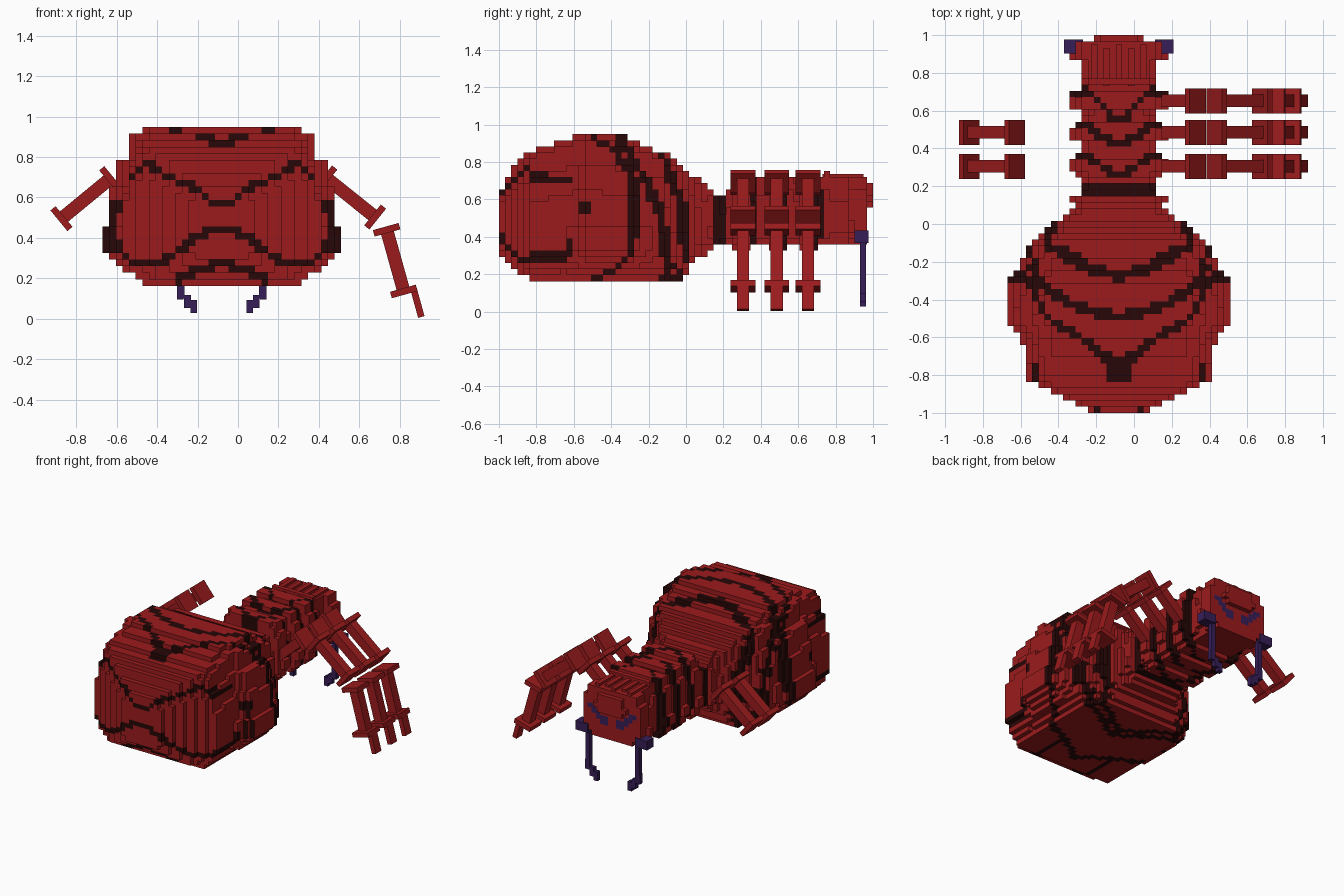
import bpy, bmesh, math
from mathutils import Vector, Matrix

cube = bpy.data.objects.get("Cube")
if cube:
    bpy.data.objects.remove(cube, do_unlink=True)

V = 2 / 61                 # voxel size
CX, BASE = -0.08, 0.162    # body centre line and belly height
NX, NY, NZ = 18, 61, 24
LEG_Y = (0.305, 0.485, 0.652)


def material(name, rgb):
    m = bpy.data.materials.new(name)
    m.use_nodes = True
    m.diffuse_color = (*rgb, 1)
    m.node_tree.nodes["Principled BSDF"].inputs["Base Color"].default_value = (*rgb, 1)
    return m


RED = material("shell red", (0.33, 0.011, 0.012))
DARK = material("stripe dark", (0.02, 0.002, 0.002))
PURPLE = material("jaw purple", (0.038, 0.013, 0.095))


def finish(name, bm, mats):
    mesh = bpy.data.meshes.new(name)
    bm.normal_update()
    bm.to_mesh(mesh)
    bm.free()
    for m in mats:
        mesh.materials.append(m)
    ob = bpy.data.objects.new(name, mesh)
    bpy.context.collection.objects.link(ob)
    return ob


def sample(table, s):
    """Linear interpolation of the rows of a table keyed by the first column."""
    if s <= table[0][0]:
        return table[0][1:]
    for a, b in zip(table, table[1:]):
        if s <= b[0]:
            f = (s - a[0]) / (b[0] - a[0])
            return [p + (q - p) * f for p, q in zip(a[1:], b[1:])]
    return table[-1][1:]


# Relative half width of a cross-section from belly to back
OUTLINE = ((0, .65), (.05, .7), (.09, .82), (.14, .9), (.2, .95), (.22, 1), (.39, 1),
           (.4, .95), (.6, .95), (.62, .89), (.78, .88), (.8, .77), (.94, .77), (.96, .65))


def voxel_part(name, table, y0, y1, colour):
    """Fill stepped cross-sections with voxels and keep the outer faces."""
    cells = set()
    for j in range(NY):
        y = -1 + (j + .5) * V
        if not y0 <= y < y1:
            continue
        half, low, high, power = sample(table, y)
        for k in range(NZ):
            t = (BASE + (k + .5) * V - low) / (high - low)
            if 0 <= t <= 1:
                w = half * sample(OUTLINE, t)[0] ** power
                cells |= {(i, j, k) for i in range(-NX, NX) if abs(i + .5) * V < w}
    bm = bmesh.new()
    corners = {}

    def corner(p):
        if p not in corners:
            corners[p] = bm.verts.new((CX + p[0] * V, -1 + p[1] * V, BASE + p[2] * V))
        return corners[p]

    for c in sorted(cells):
        dx, y, z = abs(c[0] + .5) * V, -1 + (c[1] + .5) * V, BASE + (c[2] + .5) * V
        for axis in range(3):
            for side in (0, 1):
                n = list(c)
                n[axis] += 2 * side - 1
                if tuple(n) in cells:
                    continue
                loop = []
                for a, b in ((0, 0), (1, 0), (1, 1), (0, 1)):
                    p = list(c)
                    p[axis] += side
                    p[(axis + 1) % 3] += a
                    p[(axis + 2) % 3] += b
                    loop.append(corner(tuple(p)))
                f = bm.faces.new(loop if side else loop[::-1])
                f.material_index = colour(dx, y, z, axis)
    return finish(name, bm, (RED, DARK, PURPLE))


# Abdomen: rows are y, half width, lowest z, highest z, outline power (low is boxy)
ABDOMEN = ((-.98, .16, .30, .66, .4), (-.95, .23, .27, .73, .4), (-.92, .29, .22, .79, .4),
           (-.88, .39, .2, .82, .4), (-.82, .49, .17, .86, .5), (-.66, .5, .16, .92, .7),
           (-.57, .53, .16, .95, .85), (-.54, .59, .16, .95, 1), (-.29, .59, .16, .93, 1),
           (-.26, .54, .16, .9, .85), (-.12, .48, .16, .85, .6), (-.03, .38, .17, .79, .5),
           (.03, .31, .25, .73, .5), (.09, .22, .3, .69, .5), (.11, .25, .32, .67, .5),
           (.15, .25, .35, .63, .5), (.17, .19, .35, .62, .5))
# Stripes: angle from the back round to the belly, then y
STRIPES = (((0, -.27), (.4, -.25), (.65, -.19), (.95, -.11), (1.57, -.015), (2.3, 0), (3.1, -.25)),
           ((0, -.5), (.28, -.47), (.52, -.44), (.72, -.37), (.95, -.31), (1.2, -.23),
            (1.57, -.14), (2.3, -.09), (3.1, -.32)),
           ((0, -.74), (.28, -.69), (.52, -.6), (.72, -.53), (.95, -.38), (1.2, -.29),
            (1.57, -.27), (2, -.3), (2.2, -.38), (2.4, -.5), (3.1, -.7)))
# Bands on the rounded end: distance from the centre line, then z
BROW = ((0, .56), (.05, .57), (.1, .63), (.2, .67), (.3, .72), (.37, .77), (.5, .65))
SMILE = ((0, .44), (.1, .42), (.2, .35), (.3, .28), (.45, .28), (.56, .42))
CHIN = ((0, .27), (.1, .25), (.22, .19))


def abdomen_colour(dx, y, z, axis):
    angle = math.atan2(dx, z - .55)
    if any(abs(y - sample(s, angle)[0]) < .028 for s in STRIPES):
        return 1
    if y > .155 or (dx < .08 and -.83 < y < -.72 and z > .8):
        return 1
    if y < -.62 and any(dx < band[-1][0] and abs(z - sample(band, dx)[0]) < .022
                        for band in (BROW, SMILE, CHIN)):
        return 1
    if axis == 1 and dx > .52 and y < -.5 and .33 < z < .6:
        return 1
    return int(dx > .5 and abs(y + .54) < .04 and .52 < z < .6)


voxel_part("abdomen", ABDOMEN, -1, .22, abdomen_colour)

# Thorax: three swellings where the legs attach
thorax_rows = [(.22, .19, .35, .64, .7)]
for ly in LEG_Y:
    thorax_rows += [(ly - .065, .19, .35, .7, .7), (ly - .035, .25, .33, .76, .7),
                    (ly + .035, .25, .33, .76, .7), (ly + .065, .21, .35, .72, .7)]
thorax_rows.append((.76, .21, .35, .74, .7))


def thorax_colour(dx, y, z, axis):
    chevrons = ((.265, .6), (.42, .65), (.55, 1.1))
    return int(any(abs(y - c - min(.16, slope * max(0, dx - .02))) < .025
                   for c, slope in chevrons))


voxel_part("thorax", thorax_rows, .22, .76, thorax_colour)

# Head: block with a wider face, a brow ridge and slanted eyes
HEAD = ((.76, .19, .36, .73, .6), (.86, .19, .36, .73, .6), (.88, .25, .36, .73, .8),
        (.955, .24, .36, .73, .8), (.967, .12, .56, .68, .4), (1, .12, .56, .68, .4))


def head_colour(dx, y, z, axis):
    eye = axis == 1 and y > .9 and .04 < dx < .2
    return 2 if eye and abs(z - (.48 + .7 * (dx - .05))) < .03 else 0


voxel_part("head", HEAD, .76, 1, head_colour)


def add_box(bm, centre, size, turn=0.0):
    """Add a box turned about the y axis."""
    m = Matrix.Translation(centre) @ Matrix.Rotation(turn, 4, 'Y') @ Matrix.Diagonal((*size, 1))
    bmesh.ops.create_cube(bm, size=1, matrix=m)


# Ridges on top of the head
bm = bmesh.new()
for n, dx in enumerate((-.13, -.065, 0, .065, .13)):
    add_box(bm, (CX + dx, .85 - .02 * (n % 2), .72), (V, .2, V))
finish("head_ridges", bm, (RED,))

# Jaws: hooked legs of stacked blocks, mirrored
for label, s in (("left", 1), ("right", -1)):
    bm = bmesh.new()
    add_box(bm, (CX + s * .24, .939, .4), (.1, .075, .065))
    for dx, z, h in ((.2, .25, .3), (.205, .13, .07), (.17, .085, .065), (.138, .06, .065)):
        add_box(bm, (CX + s * dx, .946, z), (V, V, h))
    finish(label + "_jaw", bm, (PURPLE,))


def leg_segment(name, start, end, y, inner_cap=True):
    """Square rod with flat end plates, lying in an x-z plane."""
    a, b = Vector((start[0], y, start[1])), Vector((end[0], y, end[1]))
    d = b - a
    turn = math.atan2(d.x, d.z)
    bm = bmesh.new()
    add_box(bm, (a + b) / 2, (.065, .065, d.length), turn)
    for p in ((a, b) if inner_cap else (b,)):
        add_box(bm, p, (.132, .133, V), turn)
    return finish(name, bm, (RED,))


# Left legs have three segments and a toe
for n, y in enumerate(LEG_Y):
    tag = "left_leg_%d_" % (n + 1)
    leg_segment(tag + "hip", (.1, .485), (.325, .685), y, False)
    leg_segment(tag + "thigh", (.437, .696), (.678, .503), y)
    leg_segment(tag + "shin", (.735, .44), (.82, .135), y)
    bm = bmesh.new()
    add_box(bm, (.887, y, .08), (V, .065, .148), math.atan2(.083, -.303))
    finish(tag + "toe", bm, (RED,))

# Right legs are single loose segments
for n, y in enumerate(LEG_Y[:2]):
    leg_segment("right_leg_%d_thigh" % (n + 1), (-.632, .693), (-.873, .495), y)
